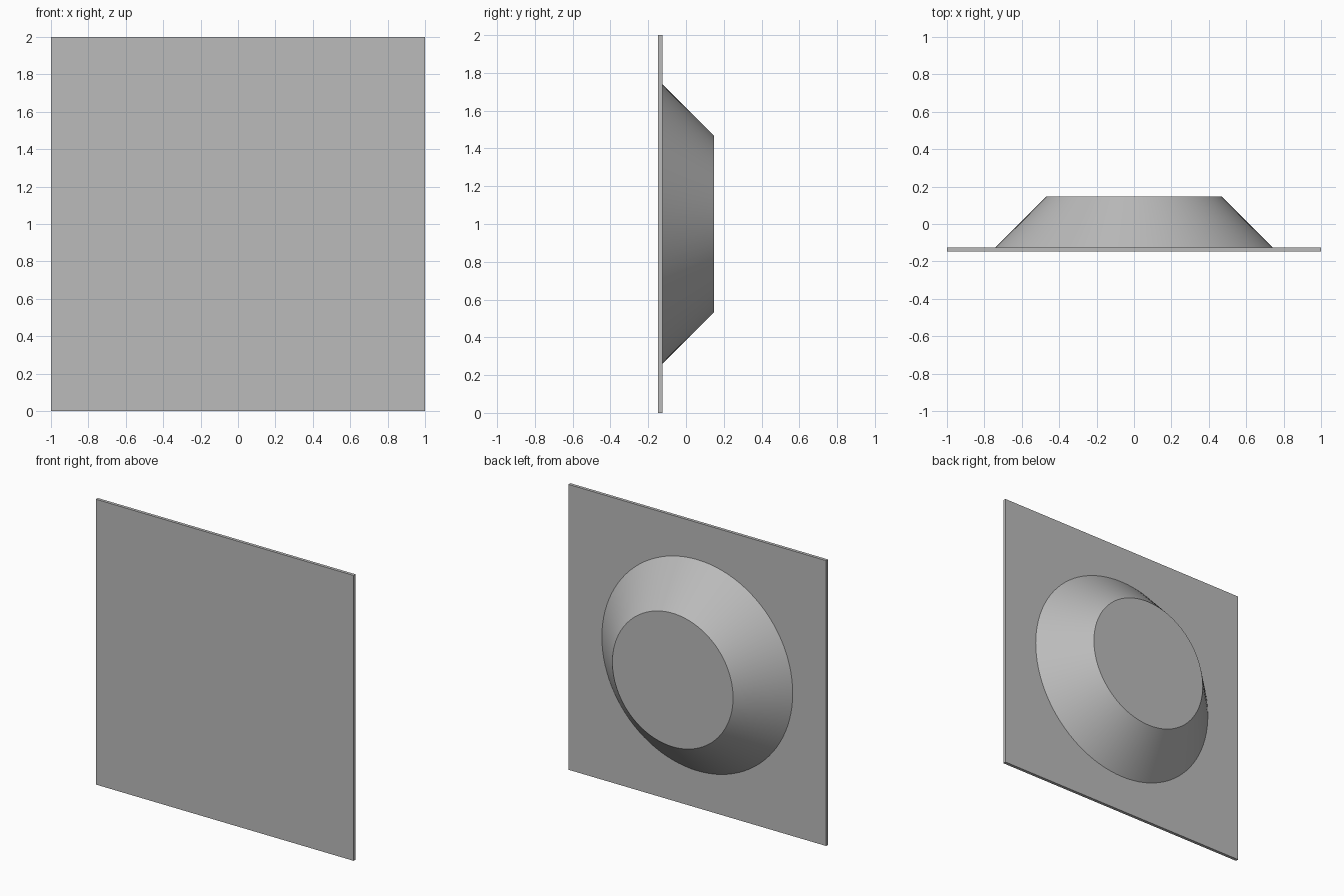
import bpy
from math import radians

cube = bpy.data.objects.get("Cube")
if cube:
    bpy.data.objects.remove(cube, do_unlink=True)

# One plain grey for the whole model
GREY = (0.5, 0.5, 0.5, 1.0)
grey = bpy.data.materials.new("plain grey")
grey.use_nodes = True
grey.diffuse_color = GREY
grey.node_tree.nodes["Principled BSDF"].inputs["Base Color"].default_value = GREY

SIZE = 2.0
DEPTH = 0.294
PLATE = 0.022
FRONT = -DEPTH / 2
BACK = DEPTH / 2
RISE = DEPTH - PLATE
BASE_RADIUS = 0.74


def finish(name):
    obj = bpy.context.object
    obj.name = name
    obj.data.materials.append(grey)
    bpy.ops.object.transform_apply(location=False, rotation=True, scale=True)
    return obj


# Thin square front plate
bpy.ops.mesh.primitive_cube_add(size=1, location=(0, FRONT + PLATE / 2, SIZE / 2))
bpy.context.object.scale = (SIZE, PLATE, SIZE)
finish("square_plate")

# Round boss on the back, tapering at 45 degrees to a flat cap
bpy.ops.mesh.primitive_cone_add(
    vertices=96, radius1=BASE_RADIUS, radius2=BASE_RADIUS - RISE, depth=RISE,
    location=(0, BACK - RISE / 2, SIZE / 2), rotation=(radians(-90), 0, 0))
finish("tapered_boss")
bpy.ops.object.shade_smooth_by_angle(angle=radians(30))
